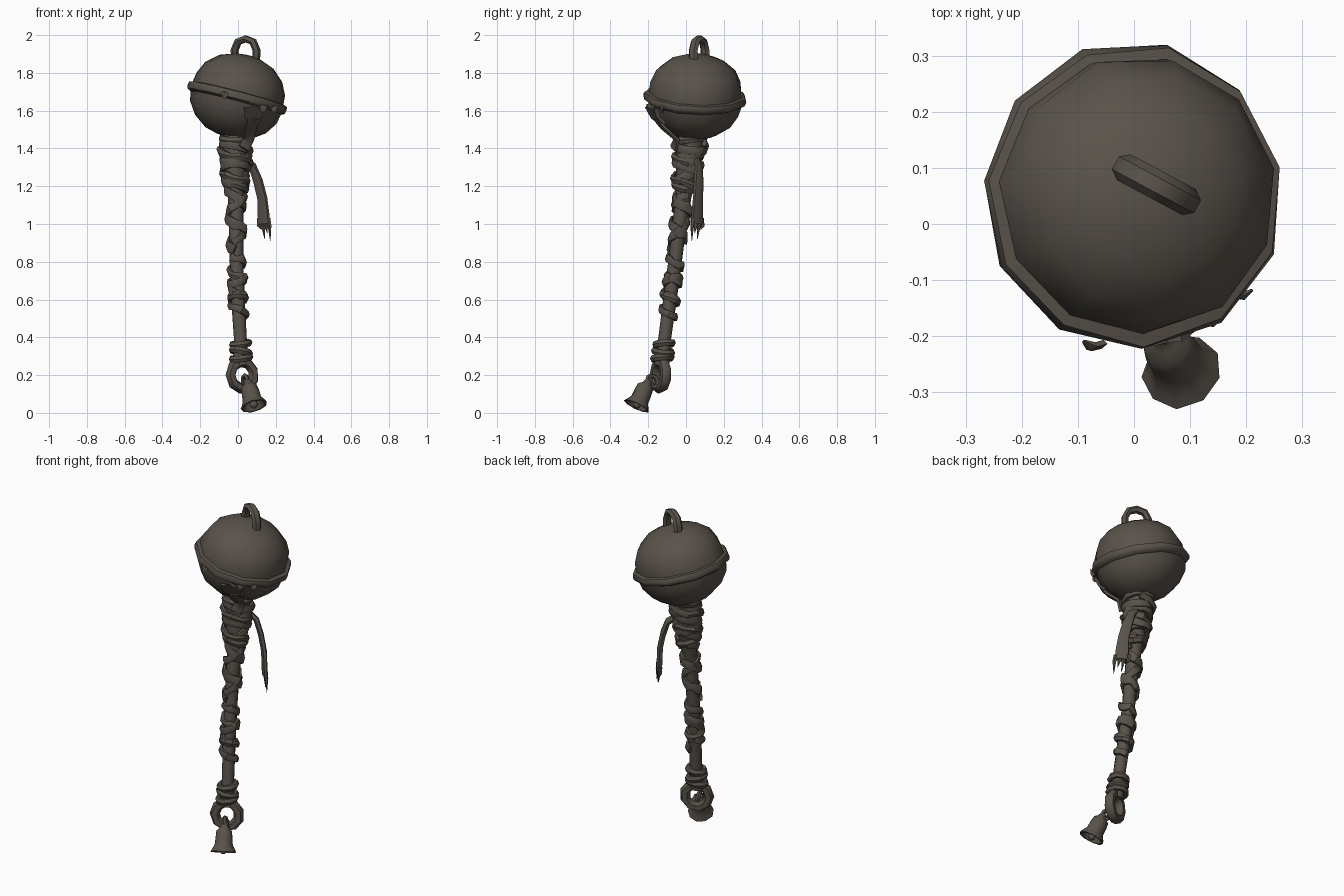
import bpy, bmesh, math, random
from mathutils import Vector as V

if "Cube" in bpy.data.objects:
    bpy.data.objects.remove(bpy.data.objects["Cube"])

random.seed(4)
TAU = math.tau


def material(name, col):
    m = bpy.data.materials.new(name)
    m.diffuse_color = (*col, 1)
    m.use_nodes = True
    m.node_tree.nodes["Principled BSDF"].inputs["Base Color"].default_value = m.diffuse_color
    return m


IRON = material("dark brown", (0.10, 0.085, 0.07))


def finish(name, bm, angle=50):
    bmesh.ops.recalc_face_normals(bm, faces=bm.faces)
    me = bpy.data.meshes.new(name)
    bm.to_mesh(me)
    bm.free()
    ob = bpy.data.objects.new(name, me)
    bpy.context.collection.objects.link(ob)
    me.materials.append(IRON)
    bpy.ops.object.select_all(action='DESELECT')
    ob.select_set(True)
    bpy.context.view_layer.objects.active = ob
    bpy.ops.object.shade_smooth_by_angle(angle=math.radians(angle))
    return ob


def skin(bm, rings, closed=False):
    n = len(rings[0])
    for i in range(len(rings) if closed else len(rings) - 1):
        a, b = rings[i], rings[(i + 1) % len(rings)]
        for k in range(n):
            bm.faces.new((a[k], a[(k + 1) % n], b[(k + 1) % n], b[k]))
    if not closed:
        bm.faces.new(rings[0])
        bm.faces.new(rings[-1])


def tube(name, pts, sizes, refs, sides=6, closed=False, angle=50):
    """Sweep an ellipse along points; sizes are (along ref, across ref)."""
    bm, rings, n = bmesh.new(), [], len(pts)
    for i, p in enumerate(pts):
        if closed:
            t = (pts[(i + 1) % n] - pts[i - 1]).normalized()
        else:
            t = (pts[min(i + 1, n - 1)] - pts[max(i - 1, 0)]).normalized()
        ref = refs[i] if isinstance(refs, list) else refs
        u = (ref - t * ref.dot(t)).normalized()
        w = t.cross(u)
        a, b = sizes[i] if isinstance(sizes, list) else sizes
        rings.append([bm.verts.new(p + u * a * math.cos(TAU * k / sides) + w * b * math.sin(TAU * k / sides))
                      for k in range(sides)])
    skin(bm, rings, closed)
    return finish(name, bm, angle)


def lathe(name, origin, axis, profile, sides, wobble=0.0, phase=0.0, angle=50):
    """Revolve (radius, distance) pairs about an axis."""
    bm, rings = bmesh.new(), []
    axis = axis.normalized()
    u = (V((1, 0, 0)) - axis * axis.x).normalized()
    w = axis.cross(u)
    for r, h in profile:
        rings.append([])
        for k in range(sides):
            a = TAU * k / sides + phase
            q = r * (1 + random.uniform(-wobble, wobble))
            rings[-1].append(bm.verts.new(origin + axis * h + (u * math.cos(a) + w * math.sin(a)) * q))
    skin(bm, rings)
    return finish(name, bm, angle)


def loop(name, c, normal, major, minor, segs=10, sides=6, stretch=1.0):
    nrm = normal.normalized()
    u = nrm.cross(V((0, 0, 1))).normalized()
    w = u.cross(nrm)
    dirs = [u * math.cos(TAU * i / segs) + w * math.sin(TAU * i / segs) * stretch for i in range(segs)]
    return tube(name, [c + d * major for d in dirs], (minor, minor), dirs, sides, True, 60)


# Rattle head: two squashed domes with a tilted rim
C = V((-0.002, 0.05, 1.67))
AX = V((0.26, 0.05, 1))
lathe("rattle_head", C, AX,
      [(0.06, -0.212), (0.125, -0.195), (0.195, -0.145), (0.238, -0.08), (0.25, -0.03),
       (0.27, -0.02), (0.276, 0.0), (0.268, 0.018), (0.25, 0.022), (0.246, 0.075), (0.214, 0.14),
       (0.15, 0.195), (0.075, 0.222), (0.02, 0.23)], 11, 0.012, 0.2, 45)

# Hanging loop on the head
d = V((0.88, -0.47, 0))
arch = [(-0.062, 1.86), (-0.066, 1.92), (-0.045, 1.965), (0, 1.98), (0.045, 1.965), (0.066, 1.92), (0.062, 1.84)]
tube("hanging_loop", [V((0.04, 0.07, z)) + d * s for s, z in arch], (0.026, 0.02),
     V((0.47, 0.88, 0)), 6)

# Curved handle: z, x, y, radius
SHAFT = [(1.52, -0.01, 0.03, 0.07), (1.40, -0.012, 0.02, 0.07), (1.25, -0.015, 0.0, 0.055),
         (1.15, -0.012, -0.012, 0.042), (1.0, -0.01, -0.035, 0.038), (0.8, -0.008, -0.058, 0.036),
         (0.6, 0.0, -0.085, 0.036), (0.4, 0.012, -0.112, 0.034), (0.25, 0.016, -0.13, 0.04)]
tube("handle", [V((x, y, z)) for z, x, y, r in SHAFT], [(r, r) for *_, r in SHAFT], V((1, 0, 0)), 8)


def shaft_at(z):
    for a, b in zip(SHAFT, SHAFT[1:]):
        if a[0] >= z >= b[0]:
            f = (a[0] - z) / (a[0] - b[0])
            x, y, r = (a[i] + (b[i] - a[i]) * f for i in (1, 2, 3))
            return V((x, y, z)), r


def wrap(name, z0, z1, turns, width, thick, start=0.0, lift=0.0):
    """Flat strip wound around the handle."""
    n = int(abs(turns) * 9) + 1
    pts, refs, sizes = [], [], []
    for i in range(n + 1):
        f = i / n
        a = start + TAU * turns * f
        c, r = shaft_at(z0 + (z1 - z0) * f)
        out = V((math.cos(a), math.sin(a), 0))
        pts.append(c + out * (r + lift + random.uniform(-0.003, 0.006)) + V((0, 0, random.uniform(-0.009, 0.009))))
        refs.append(out)
        k = random.uniform(0.8, 1.2)
        sizes.append((thick, width * k))
    tube(name, pts, sizes, refs, 6, False, 40)


def band(name, z, tilt, phase, width, thick, lift=0.0):
    """Closed tilted band around the handle."""
    c, r = shaft_at(z)
    refs = [V((math.cos(TAU * i / 9), math.sin(TAU * i / 9), 0)) for i in range(9)]
    pts = [c + o * (r + lift) + V((0, 0, tilt * math.sin(TAU * i / 9 + phase))) for i, o in enumerate(refs)]
    tube(name, pts, (thick, width), refs, 6, True, 40)


# Bindings from the head down
for i, (z, tilt, ph, w) in enumerate([(1.45, 0.012, 0, 0.024), (1.405, -0.02, 1, 0.026), (1.35, 0.025, 0.5, 0.03),
                                      (1.30, -0.025, 0, 0.028), (1.245, 0.03, 0.3, 0.028), (1.20, -0.02, 1, 0.022)]):
    band(f"neck_binding_{i + 1}", z, tilt, ph, w, 0.017, 0.008)
wrap("neck_strip", 1.43, 1.2, 2, 0.02, 0.014, 1.0, 0.014)
wrap("upper_strip", 1.2, 0.86, 2.4, 0.028, 0.013, 2.0, 0.006)
wrap("upper_cross_strip", 1.16, 0.9, -1.4, 0.022, 0.012, 0.5, 0.006)
wrap("middle_strip", 0.83, 0.5, 3.6, 0.022, 0.013, 4.0, 0.005)
band("middle_binding_1", 0.7, 0.02, 1, 0.024, 0.015, 0.008)
band("middle_binding_2", 0.61, -0.02, 0, 0.022, 0.015, 0.008)
for i, (z, t) in enumerate([(0.365, 0.008), (0.325, -0.012), (0.29, 0.008)]):
    band(f"end_binding_{i + 1}", z, t, 1, 0.02, 0.016, 0.012)

# Frayed cloth tail hanging from the neck
flat = V((0.7, 0.7, 0))
tail = [(0.04, 0.06, 1.34, 0.02), (0.075, 0.068, 1.31, 0.024), (0.105, 0.068, 1.23, 0.032),
        (0.128, 0.064, 1.14, 0.034), (0.135, 0.06, 1.05, 0.042), (0.138, 0.058, 1.0, 0.04)]
tube("cloth_tail", [V(p[:3]) for p in tail], [(0.016, p[3]) for p in tail], flat, 6)
across = V((-0.7, 0.7, 0))
for i, (s, tip) in enumerate([(-0.03, 0.91), (-0.008, 0.95), (0.012, 0.92), (0.036, 0.97)]):
    b = V((0.138, 0.058, 1.03)) + across * s
    tube(f"frayed_end_{i + 1}", [b, b + V((0.004, 0, -0.04)) + across * s * 0.2, V((b.x + 0.012, b.y - 0.006, tip))],
         [(0.012, 0.014), (0.01, 0.011), (0.001, 0.001)], flat, 5)

# End ring
loop("end_ring", V((0.022, -0.135, 0.2)), V((0.42, -0.9, 0.05)), 0.068, 0.029, 9, 6, 1.05)

# Small bell with its link and clapper
top, mouth = V((0.052, -0.203, 0.16)), V((0.085, -0.262, 0.036))
ax = mouth - top
L = ax.length
loop("bell_link", V((0.042, -0.178, 0.165)), V((0.85, 0.4, 0.2)), 0.031, 0.013, 8, 5, 1.1)
lathe("bell", top, ax,
      [(0.018, -0.012), (0.026, 0.01), (0.044, 0.025), (0.048, 0.06), (0.05, 0.1), (0.064, L - 0.015),
       (0.073, L), (0.062, L), (0.04, 0.1), (0.032, 0.04)], 9, 0.04, 0.3)
lathe("bell_clapper", top, ax, [(0.006, 0.03), (0.008, 0.1), (0.02, 0.115), (0.022, 0.14), (0.01, 0.152)], 6)

# Torn plate over the seam on the front of the head
outline = [(0.03, 1.62), (0.06, 1.615), (0.085, 1.635), (0.11, 1.61), (0.145, 1.615), (0.125, 1.57), (0.115, 1.53),
           (0.09, 1.545), (0.075, 1.505), (0.055, 1.55), (0.035, 1.56)]


def head_front(x, z, off):
    q = 1 - (x / 0.262) ** 2 - ((z - 1.68) / 0.225) ** 2
    return V((x, 0.05 - 0.268 * math.sqrt(max(q, 0.05)) - off, z))


bm = bmesh.new()
rows = [[bm.verts.new(head_front(x, z, o)) for x, z in outline] for o in (-0.01, 0.012)]
skin(bm, rows)
finish("torn_plate", bm, 20)

# Shards and strap beside the plate
for i, (x, z, dx) in enumerate([(0.125, 1.605, 0.03), (0.18, 1.60, 0.03), (-0.06, 1.675, -0.03)]):
    p = head_front(x, z, 0.004)
    tube(f"seam_shard_{i + 1}", [p, p + V((dx * 0.5, -0.004, 0.012)), p + V((dx, 0.006, 0.02))],
         [(0.008, 0.022), (0.008, 0.018), (0.003, 0.005)], V((0.3, -1, 0)), 5)
tube("neck_strap", [head_front(0.08, 1.56, 0), head_front(0.07, 1.51, 0.01), V((0.055, -0.05, 1.45)), V((0.03, -0.065, 1.40))],
     (0.014, 0.035), V((0.3, -1, -0.3)), 6)
